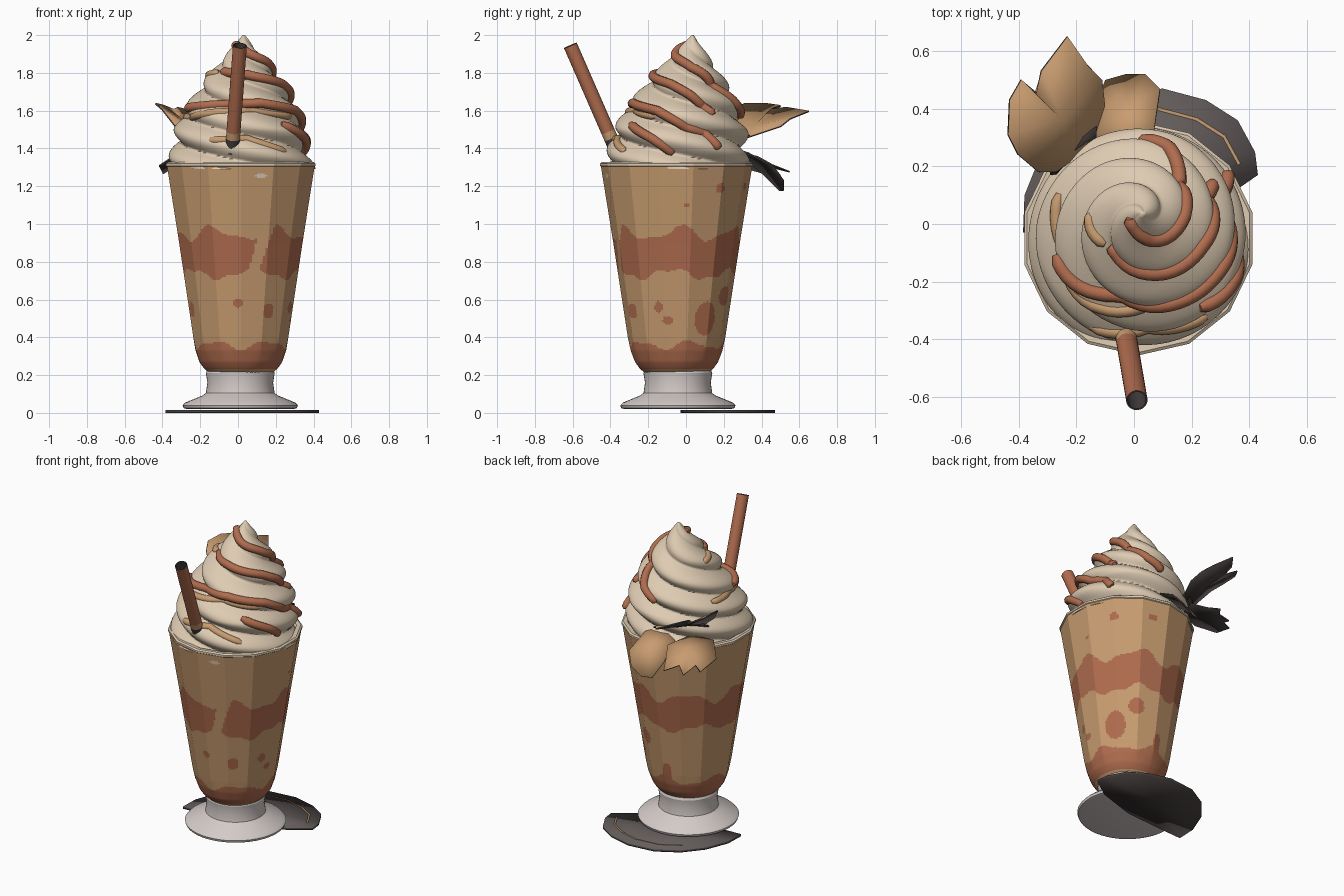
import bpy, bmesh, math
from mathutils import Vector

cube = bpy.data.objects.get("Cube")
if cube:
    bpy.data.objects.remove(cube)


def material(name, *srgb):
    lin = [((c / 255 + 0.055) / 1.055) ** 2.4 for c in srgb] + [1]
    m = bpy.data.materials.new(name)
    m.use_nodes = True
    m.diffuse_color = lin
    m.node_tree.nodes["Principled BSDF"].inputs["Base Color"].default_value = lin
    return m


TAN = material("caramel tan", 200, 156, 112)
BROWN = material("syrup brown", 176, 108, 78)
CREAM = material("whipped cream", 222, 203, 178)
GLASS = material("pale glass", 212, 203, 200)
DARK = material("dark underside", 68, 62, 60)
GREY = material("charcoal leaf", 100, 93, 92)


def finish(name, bm, mats, angle=30):
    me = bpy.data.meshes.new(name)
    bm.to_mesh(me)
    bm.free()
    ob = bpy.data.objects.new(name, me)
    bpy.context.collection.objects.link(ob)
    for m in mats:
        me.materials.append(m)
    bpy.ops.object.select_all(action="DESELECT")
    ob.select_set(True)
    bpy.context.view_layer.objects.active = ob
    bpy.ops.object.shade_smooth_by_angle(angle=math.radians(angle))
    return ob


def lathe(name, n, rows, point, mats, rule=None, angle=30, caps=True):
    """Rings of n points, one ring per row; rule picks a face's material."""
    bm = bmesh.new()
    rings = [[bm.verts.new(point(math.tau * i / n, row)) for i in range(n)] for row in rows]
    for a, b in zip(rings, rings[1:]):
        for i in range(n):
            j = (i + 1) % n
            bm.faces.new((a[i], a[j], b[j], b[i]))
    if caps:
        bm.faces.new(rings[0][::-1])
        bm.faces.new(rings[-1])
    if rule:
        for f in bm.faces:
            f.material_index = rule(f.calc_center_median())
    return finish(name, bm, mats, angle)


def interp(table, z):
    for (z0, r0), (z1, r1) in zip(table, table[1:]):
        if z <= z1:
            return r0 + (r1 - r0) * max(0, (z - z0) / (z1 - z0))
    return table[-1][1]


def steps(a, b, n):
    return [a + (b - a) * i / n for i in range(n + 1)]


CX, CY = 0.015, -0.05

# Foot and stem
def foot_point(a, row):
    r, z = row
    return (0.012 + r * math.cos(a), -0.043 + r * math.sin(a), z)

lathe("glass_foot", 48, [(0.28, 0.02), (0.3, 0.025), (0.305, 0.04), (0.29, 0.055), (0.2, 0.092),
      (0.182, 0.105), (0.174, 0.16), (0.182, 0.21), (0.17, 0.24)], foot_point, [GLASS])

# Faceted cup holding the layered drink
SIDES = 14
CUP = [(0.215, 0.172), (0.235, 0.195), (0.27, 0.22), (0.33, 0.243), (0.4, 0.258), (0.9, 0.335), (1.32, 0.403)]

def facet(a):
    s = math.tau / SIDES
    return math.cos(s / 2) / math.cos((a + math.pi / 2) % s - s / 2)

def cup_point(a, z):
    k = min(1, max(0, (z - 0.25) / 0.15))
    r = interp(CUP, z) * (1 - k + k * facet(a))
    return (CX + r * math.cos(a), CY + r * math.sin(a), z)

# Syrup spots: direction in degrees, height, half width, half height
SPOTS = [(-93, 0.58, 0.025, 0.025), (-58, 0.54, 0.035, 0.04), (-20, 0.56, 0.025, 0.03),
         (-10, 0.49, 0.03, 0.022), (35, 0.5, 0.065, 0.09), (38, 1.19, 0.03, 0.025), (8, 1.1, 0.012, 0.012),
         (75, 1.2, 0.03, 0.02), (62, 0.62, 0.05, 0.05), (95, 0.42, 0.03, 0.06), (200, 0.55, 0.03, 0.04)]

def drink_rule(p):
    a, z = math.atan2(p.y - CY, p.x - CX), p.z
    r = interp(CUP, z)
    top = 0.95 + 0.035 * math.sin(6 * a + 1.2) + 0.015 * math.sin(11 * a)
    low = 0.735 + 0.025 * math.sin(5 * a + 2) + 0.01 * math.sin(13 * a)
    gap = p.y < CY and abs(p.x - 0.08 - 0.3 * (z - 0.74)) < 0.03 + 0.06 * max(0, z - 0.84)
    if low < z < top and not gap:
        return 1
    if 0.235 < z < 0.36 + 0.02 * math.sin(5 * a) + 0.01 * math.sin(9 * a):
        return 1
    for deg, h, w, t in SPOTS:
        d = (a - math.radians(deg) + math.pi) % math.tau - math.pi
        if (d * r / w) ** 2 + ((z - h) / t) ** 2 < 1:
            return 1
    d = a + math.radians(74)
    return 2 if (d * r / 0.035) ** 2 + ((z - 1.255) / 0.014) ** 2 < 1 else 0

lathe("drink_cup", SIDES * 12, steps(0.215, 1.31, 130), cup_point, [TAN, BROWN, CREAM], drink_rule, 16)

# Rim ring
def rim_point(a, row):
    r, z = row
    return (CX + r * facet(a) * math.cos(a), CY + r * facet(a) * math.sin(a), z)

lathe("cup_rim", SIDES * 2, [(0.395, 1.3), (0.406, 1.308), (0.406, 1.32), (0.396, 1.327), (0.37, 1.325),
      (0.355, 1.3)], rim_point, [CREAM], None, 20)

# Whipped cream swirl
SWIRL = [(1.29, 0.375), (1.4, 0.355), (1.5, 0.34), (1.6, 0.295), (1.7, 0.235), (1.8, 0.165), (1.88, 0.1),
         (1.95, 0.045), (2.0, 0.006)]

def axis(z):
    t = max(0, (z - 1.35) / 0.65)
    return CX + 0.015 * t, CY + 0.085 * t

def cream_point(a, z, lift=0):
    r = interp(SWIRL, z)
    ridge = abs(math.cos(1.5 * a + math.pi * (z - 1.3) / 0.14))
    r += 0.055 * min(1, r / 0.22) * (ridge - 0.62) + lift
    x, y = axis(z)
    return (x + r * math.cos(a), y + r * math.sin(a), z)

lathe("whipped_cream", 120, steps(1.29, 2.0, 90), cream_point, [CREAM], None, 70)

# Syrup ribbons draped over the cream
RIBBONS = [
    [(0.02, 0.27, 1.57), (0.1, 0.22, 1.63), (0.14, 0.13, 1.72), (0.1, 0.02, 1.83), (0.04, -0.03, 1.91), (-0.01, 0.03, 1.96)],
    [(0.25, 0.13, 1.58), (0.23, 0.05, 1.65), (0.16, -0.05, 1.74), (0.04, -0.11, 1.79), (-0.1, -0.07, 1.81)],
    [(0.33, 0.18, 1.4), (0.31, 0.1, 1.48), (0.32, 0, 1.51), (0.26, -0.13, 1.6), (0.1, -0.22, 1.64), (-0.1, -0.2, 1.63),
     (-0.22, -0.07, 1.61)],
    [(0.4, -0.07, 1.37), (0.34, -0.17, 1.45), (0.19, -0.28, 1.54)],
]
PALE_RIBBONS = [
    [(0.26, -0.15, 1.57), (0.1, -0.28, 1.6), (-0.1, -0.26, 1.59), (-0.24, -0.1, 1.56), (-0.25, 0.13, 1.57)],
    [(0.26, -0.33, 1.38), (0.05, -0.4, 1.45), (-0.17, -0.33, 1.44)],
    [(-0.1, -0.07, 1.8), (-0.14, 0.05, 1.78)],
]

def ribbon(name, pts, radius, mat, lift):
    cu = bpy.data.curves.new(name, "CURVE")
    cu.dimensions = "3D"
    cu.bevel_depth = radius
    cu.bevel_resolution = 3
    cu.use_fill_caps = True
    path = []
    for p, q in zip(pts, pts[1:]):
        for i in range(8):
            x, y, z = Vector(p).lerp(Vector(q), i / 8)
            ax, ay = axis(z)
            path.append(cream_point(math.atan2(y - ay, x - ax), z, lift))
    sp = cu.splines.new("POLY")
    sp.points.add(len(path) - 1)
    for i, (pt, co) in enumerate(zip(sp.points, path)):
        pt.co = (*co, 1)
        pt.radius = 0.6 if i in (0, len(path) - 1) else 1
    sp.use_smooth = True
    cu.materials.append(mat)
    bpy.context.collection.objects.link(bpy.data.objects.new(name, cu))

for i, pts in enumerate(RIBBONS):
    ribbon(f"syrup_ribbon_{i + 1}", pts, 0.025, BROWN, 0)
for i, pts in enumerate(PALE_RIBBONS):
    ribbon(f"pale_ribbon_{i + 1}", pts, 0.022, TAN, -0.013)

# Hollow straw
start, end = Vector((-0.032, -0.365, 1.38)), Vector((0.01, -0.612, 1.945))
length = (end - start).length
turn = (end - start).to_track_quat("Z", "Y")

def straw_point(a, row):
    r, h = row
    return start + turn @ Vector((r * math.cos(a), r * math.sin(a), h))

def straw_rule(p):
    q = turn.inverted() @ (p - start)
    if math.hypot(q.x, q.y) < 0.0345 and q.z > 0.12 or q.z < 0.08:
        return 2
    return 1 if q.z < 0.12 else 0

straw = lathe("straw", 24, [(0.037, 0), (0.037, 0.08), (0.037, 0.12), (0.037, length), (0.032, length),
              (0.031, length - 0.15)], straw_point, [BROWN, TAN, DARK], straw_rule)


# Thin leaves with a different underside
def leaf(name, centre, outline, top, under, thick=0.008):
    bm = bmesh.new()
    c = bm.verts.new(centre)
    vs = [bm.verts.new(p) for p in outline]
    for a, b in zip(vs, vs[1:] + vs[:1]):
        bm.faces.new((c, a, b))
    bm.normal_update()
    if sum(f.normal.z for f in bm.faces) < 0:
        bmesh.ops.reverse_faces(bm, faces=bm.faces)
    ob = finish(name, bm, [top, under], 60)
    so = ob.modifiers.new("thickness", "SOLIDIFY")
    so.thickness = thick
    so.offset = -1
    so.material_offset = 1
    so.material_offset_rim = 1

leaf("upper_leaf", (-0.25, 0.36, 1.52),
     [(-0.33, 0.18, 1.52), (-0.4, 0.24, 1.61), (-0.435, 0.31, 1.64), (-0.43, 0.43, 1.64), (-0.39, 0.5, 1.63),
      (-0.34, 0.45, 1.61), (-0.32, 0.53, 1.62), (-0.23, 0.65, 1.6), (-0.16, 0.55, 1.56), (-0.11, 0.5, 1.52),
      (-0.1, 0.41, 1.49), (-0.13, 0.32, 1.46), (-0.2, 0.23, 1.46), (-0.27, 0.18, 1.47)], TAN, DARK)
leaf("round_leaf", (-0.02, 0.4, 1.34),
     [(-0.13, 0.3, 1.36), (-0.13, 0.42, 1.26), (-0.1, 0.5, 1.18), (-0.03, 0.52, 1.18), (0.04, 0.52, 1.23),
      (0.09, 0.47, 1.3), (0.07, 0.33, 1.38), (0, 0.26, 1.4)], TAN, DARK)
leaf("lower_leaf", (-0.26, 0.35, 1.36),
     [(-0.2, 0.22, 1.39), (-0.33, 0.18, 1.37), (-0.42, 0.28, 1.31), (-0.4, 0.42, 1.27), (-0.36, 0.41, 1.3),
      (-0.33, 0.5, 1.26), (-0.28, 0.47, 1.3), (-0.22, 0.55, 1.28), (-0.18, 0.47, 1.31), (-0.13, 0.38, 1.36)], TAN, DARK)
leaf("leaf_base", (-0.21, 0.25, 1.47),
     [(-0.29, 0.17, 1.45), (-0.28, 0.22, 1.48), (-0.13, 0.34, 1.47), (-0.13, 0.27, 1.44), (-0.2, 0.18, 1.43)], DARK, DARK)

# Fallen leaf lying under the foot, with a pale vein
OUTER = [(0.42, 0.25), (0.36, 0.36), (0.25, 0.43), (0.1, 0.47), (-0.08, 0.45), (-0.22, 0.37), (-0.32, 0.25), (-0.38, 0.1)]
INNER = [(-0.385, -0.03), (-0.2, -0.02), (0.05, 0.0), (0.3, 0.08), (0.43, 0.17)]
leaf("floor_leaf", (0, 0.2, 0.016), [(x, y, 0.014) for x, y in OUTER + INNER], GREY, DARK, 0.014)
vein = [(x * 0.88, y * 0.88 - 0.01, 0.019) for x, y in OUTER[:6]]
bm = bmesh.new()
pairs = [(bm.verts.new(p), bm.verts.new((p[0] * 0.975, p[1] * 0.975, p[2]))) for p in vein]
for (a, b), (c, d) in zip(pairs, pairs[1:]):
    bm.faces.new((a, c, d, b))
finish("floor_leaf_vein", bm, [TAN])
